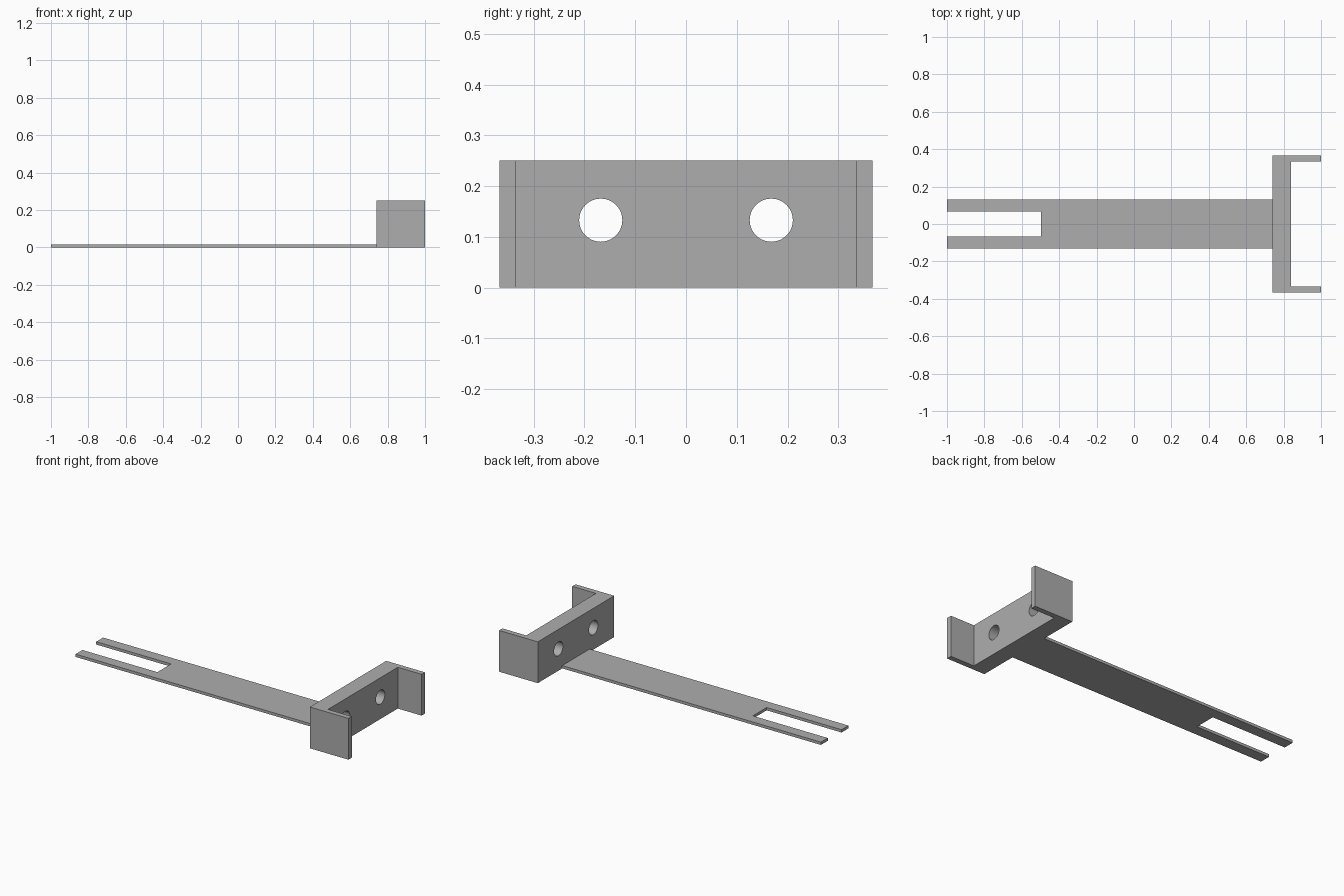
import bpy
import bmesh
from math import pi

cube = bpy.data.objects.get("Cube")
if cube:
    bpy.data.objects.remove(cube, do_unlink=True)

grey = bpy.data.materials.new("plain grey")
grey.use_nodes = True
COLOUR = (0.42, 0.42, 0.42, 1)
grey.diffuse_color = COLOUR
grey.node_tree.nodes["Principled BSDF"].inputs["Base Color"].default_value = COLOUR


def plate(name, half_outline, height):
    """Extrude an outline, mirrored across the x axis, up from the ground."""
    outline = half_outline + [(x, -y) for x, y in reversed(half_outline)]
    bm = bmesh.new()
    face = bm.faces.new([bm.verts.new((x, y, 0)) for x, y in outline])
    extruded = bmesh.ops.extrude_face_region(bm, geom=[face])["geom"]
    top = [v for v in extruded if isinstance(v, bmesh.types.BMVert)]
    bmesh.ops.translate(bm, verts=top, vec=(0, 0, height))
    bmesh.ops.recalc_face_normals(bm, faces=bm.faces)
    mesh = bpy.data.meshes.new(name)
    bm.to_mesh(mesh)
    bm.free()
    mesh.materials.append(grey)
    obj = bpy.data.objects.new(name, mesh)
    bpy.context.collection.objects.link(obj)
    return obj


# Dimensions
web_back, web_front = 0.74, 0.84
arm_half, slot_half, slot_end = 0.132, 0.066, -0.496
bracket_half, flange_inner = 0.367, 0.335

# Long flat arm with an open slot at its far end
plate("forked_arm", [(slot_end, slot_half), (-1, slot_half),
                     (-1, arm_half), (web_back, arm_half)], 0.017)

# Upright channel bracket: thick web with two thin flanges
bracket = plate("channel_bracket", [(web_back, bracket_half), (1, bracket_half),
                                    (1, flange_inner), (web_front, flange_inner)][::-1], 0.251)

# Two round holes through the web
for side, y in (("right", -0.168), ("left", 0.168)):
    bpy.ops.mesh.primitive_cylinder_add(vertices=48, radius=0.0425, depth=0.2,
                                        location=(0.79, y, 0.133), rotation=(0, pi / 2, 0))
    cutter = bpy.context.object
    cutter.name = side + "_hole_cutter"
    cutter.data.materials.append(grey)
    cutter.hide_render = True
    cutter.hide_set(True)
    cut = bracket.modifiers.new(side + "_hole", 'BOOLEAN')
    cut.operation = 'DIFFERENCE'
    cut.solver = 'EXACT'
    cut.object = cutter

# Apply the cuts, then remove the cutters
bpy.context.view_layer.update()
evaluated = bracket.evaluated_get(bpy.context.evaluated_depsgraph_get())
cut_mesh = bpy.data.meshes.new_from_object(evaluated)
cutters = [m.object for m in bracket.modifiers]
bracket.modifiers.clear()
bracket.data = cut_mesh
for cutter in cutters:
    bpy.data.objects.remove(cutter, do_unlink=True)

# Smooth hole walls, sharp corners
bpy.ops.object.select_all(action='DESELECT')
bracket.select_set(True)
bpy.context.view_layer.objects.active = bracket
bpy.ops.object.shade_smooth_by_angle(angle=pi / 6)
